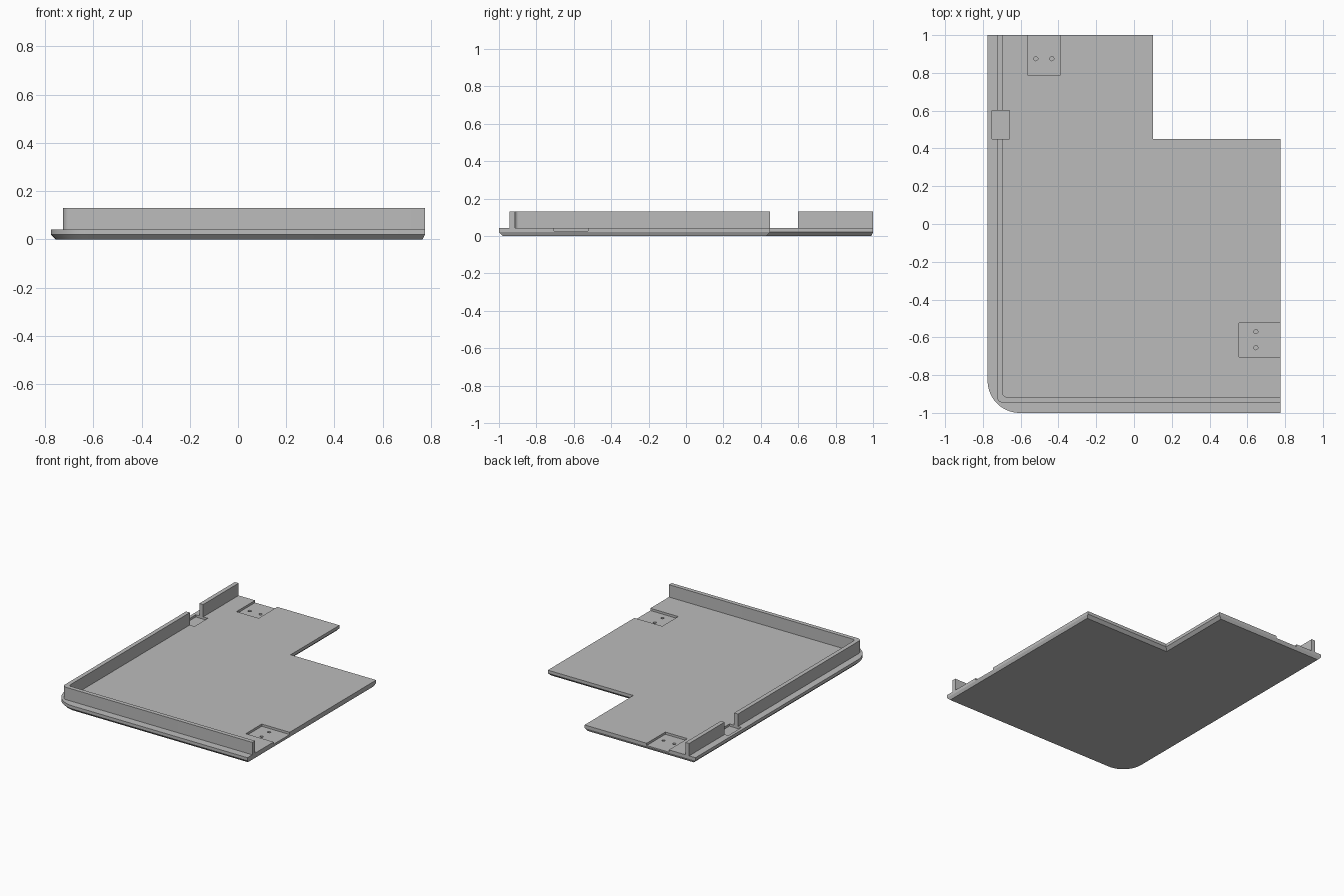
import bpy, bmesh
from math import sin, cos, pi, radians

if "Cube" in bpy.data.objects:
    bpy.data.objects.remove(bpy.data.objects["Cube"], do_unlink=True)

grey = bpy.data.materials.new("light grey")
colour = (0.5, 0.5, 0.5, 1)
grey.diffuse_color = colour
grey.use_nodes = True
grey.node_tree.nodes["Principled BSDF"].inputs["Base Color"].default_value = colour


def arc(cx, cy, r, steps=16):
    """Quarter circle from the left side round to the front side."""
    angles = [pi + pi / 2 * i / steps for i in range(steps + 1)]
    return [(cx + r * cos(a), cy + r * sin(a)) for a in angles]


def loft(name, layers):
    """Solid through matching outlines, given as (z, points) from the bottom up."""
    bm = bmesh.new()
    rings = [[bm.verts.new((x, y, z)) for x, y in pts] for z, pts in layers]
    bm.faces.new(rings[0][::-1])
    bm.faces.new(rings[-1])
    n = len(rings[0])
    for low, high in zip(rings, rings[1:]):
        for i in range(n):
            j = (i + 1) % n
            bm.faces.new((low[i], low[j], high[j], high[i]))
    bmesh.ops.recalc_face_normals(bm, faces=bm.faces[:])
    mesh = bpy.data.meshes.new(name)
    bm.to_mesh(mesh)
    bm.free()
    mesh.materials.append(grey)
    obj = bpy.data.objects.new(name, mesh)
    bpy.context.collection.objects.link(obj)
    return obj


def prism(name, pts, z0, z1):
    return loft(name, [(z0, pts), (z1, pts)])


def rect(x0, x1, y0, y1):
    return [(x0, y0), (x1, y0), (x1, y1), (x0, y1)]


def disc(x, y, r, n=20):
    return [(x + r * cos(2 * pi * i / n), y + r * sin(2 * pi * i / n)) for i in range(n)]


def activate(obj):
    bpy.ops.object.select_all(action="DESELECT")
    obj.select_set(True)
    bpy.context.view_layer.objects.active = obj


def cut(target, cutter):
    cutter.hide_render = True
    mod = target.modifiers.new("cut", "BOOLEAN")
    mod.operation = "DIFFERENCE"
    mod.solver = "EXACT"
    mod.object = cutter
    activate(target)
    bpy.ops.object.modifier_apply(modifier=mod.name)
    bpy.data.objects.remove(cutter, do_unlink=True)


def plate_outline(inset, end_inset):
    """Notched plate with one rounded corner, shrunk by the given insets."""
    right, back = 0.775 - end_inset, 1 - end_inset
    return arc(-0.605, -0.83, 0.17 - inset) + [
        (right, -1 + inset), (right, 0.45 - inset), (0.1 - inset, 0.45 - inset),
        (0.1 - inset, back), (-0.775 + inset, back)]


TOP, POCKET, RIM = 0.042, 0.026, 0.13

# Base plate with a bevelled underside
full = plate_outline(0, 0)
plate = loft("base_plate", [(0, plate_outline(0.02, 0.01)), (0.02, full), (TOP, full)])

# Fixing pockets and the pocket in the rim gap
for area in [(-0.565, -0.39, 0.79, 1.05), (0.555, 0.82, -0.705, -0.525),
             (-0.753, -0.658, 0.45, 0.6)]:
    cut(plate, prism("pocket_cutter", rect(*area), POCKET, 0.1))

# Blind screw holes
for x, y in [(-0.52, 0.875), (-0.435, 0.875), (0.645, -0.57), (0.645, -0.655)]:
    cut(plate, prism("hole_cutter", disc(x, y, 0.011), 0.01, 0.1))

# Upright rim along the front and left edges, interrupted by a gap
outer = arc(-0.695, -0.915, 0.03, 8)
inner = arc(-0.675, -0.895, 0.02, 8)
profile = [(-0.725, 0.45)] + outer + [(0.775, -0.945), (0.775, -0.915)] + inner[::-1] + [(-0.695, 0.45)]
rim = prism("corner_rim", profile, TOP, RIM)
back_rim = prism("back_rim", rect(-0.725, -0.695, 0.6, 1), TOP, RIM)

# Smooth the rounded corners and keep the edges crisp
for obj in (plate, rim, back_rim):
    activate(obj)
    bpy.ops.object.shade_smooth_by_angle(angle=radians(25))
